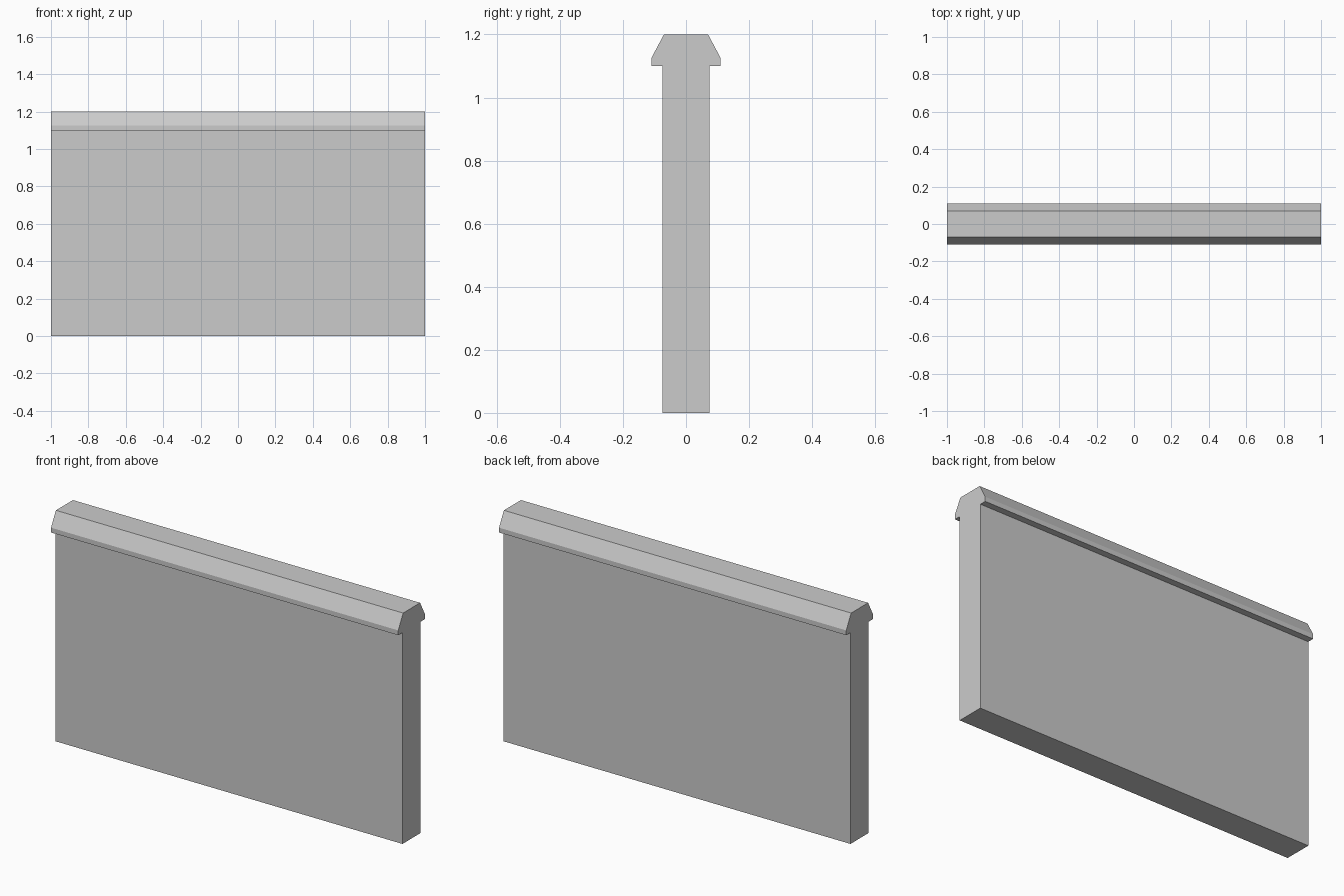
import bpy, bmesh

if "Cube" in bpy.data.objects:
    bpy.data.objects.remove(bpy.data.objects["Cube"])

# Right half of the wall cross-section (y, z), from the foot to the top of the coping
half = [(0.075, 0.0), (0.075, 1.10), (0.11, 1.10), (0.11, 1.125), (0.07, 1.20)]
profile = half + [(-y, z) for y, z in reversed(half)]

# Wall panel with chamfered coping: one profile extruded along x
bm = bmesh.new()
end = bm.faces.new([bm.verts.new((-1.0, y, z)) for y, z in profile])
ext = bmesh.ops.extrude_face_region(bm, geom=[end], use_keep_orig=True)
moved = [v for v in ext["geom"] if isinstance(v, bmesh.types.BMVert)]
bmesh.ops.translate(bm, verts=moved, vec=(2.0, 0, 0))
bmesh.ops.recalc_face_normals(bm, faces=bm.faces[:])

mesh = bpy.data.meshes.new("wall_with_coping")
bm.to_mesh(mesh)
bm.free()
bpy.context.collection.objects.link(bpy.data.objects.new("wall_with_coping", mesh))
